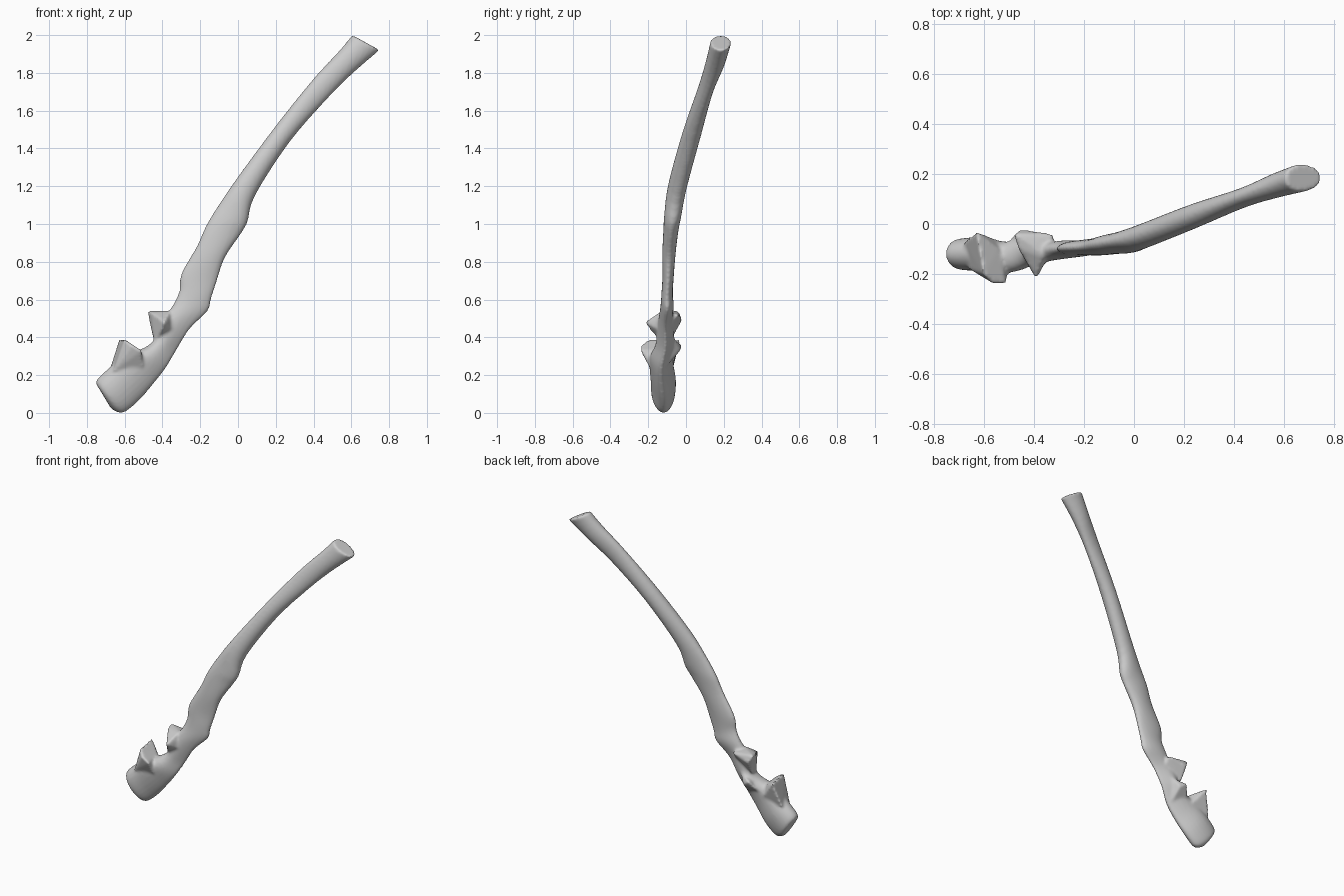
import bpy
import bmesh
import math
from mathutils import Vector

cube = bpy.data.objects.get("Cube")
if cube:
    bpy.data.objects.remove(cube, do_unlink=True)

SCALE = 0.01      # measurements below are in hundredths of a unit
SIDES = 24


def make_material(name, value):
    material = bpy.data.materials.new(name)
    material.use_nodes = True
    colour = (value, value, value, 1.0)
    material.diffuse_color = colour
    material.node_tree.nodes["Principled BSDF"].inputs["Base Color"].default_value = colour
    return material


def spline(p, q, r, s, t):
    """Smooth interpolation between q and r."""
    return 0.5 * (2 * q + (r - p) * t + (2 * p - 5 * q + 4 * r - s) * t * t
                  + (3 * q - p - 3 * r + s) * t ** 3)


def refine(stations, steps):
    """Insert smooth intermediate stations along the length."""
    last = len(stations) - 1
    result = []
    for i in range(last):
        four = [stations[min(max(i + k, 0), last)] for k in (-1, 0, 1, 2)]
        for step in range(steps):
            result.append([spline(*values, step / steps) for values in zip(*four)])
    return result + [list(stations[last])]


def add_loft(bm, stations):
    """Egg-shaped sections spanning from the upper edge to the lower edge."""
    rings = []
    for upper_x, upper_z, lower_x, lower_z, y, upper_half, lower_half in stations:
        ring = []
        for i in range(SIDES):
            angle = 2 * math.pi * i / SIDES
            t = 0.5 - 0.5 * math.cos(angle)
            half = upper_half + (lower_half - upper_half) * t
            point = Vector((upper_x + (lower_x - upper_x) * t,
                            y + half * math.sin(angle),
                            upper_z + (lower_z - upper_z) * t))
            ring.append(bm.verts.new(point * SCALE))
        rings.append(ring)
    for a, b in zip(rings, rings[1:]):
        for i in range(SIDES):
            j = (i + 1) % SIDES
            bm.faces.new((a[i], a[j], b[j], b[i]))
    bm.faces.new(rings[0][::-1])
    bm.faces.new(rings[-1])


def add_hull(bm, points):
    """Angular bony process wrapped around a few corner points."""
    verts = [bm.verts.new(Vector(p) * SCALE) for p in points]
    result = bmesh.ops.convex_hull(bm, input=verts)
    spare = [v for v in result["geom_interior"] if isinstance(v, bmesh.types.BMVert)]
    bmesh.ops.delete(bm, geom=spare, context="VERTS")


# Shaft: upper x, z, lower x, z, depth position, half depth at each edge
shaft = [
    (-73, 12, -67, 2, -11, 4, 3),
    (-75, 17, -61, 0, -12, 7, 5),
    (-68, 24, -53, 6, -12, 8, 5),
    (-60, 31, -45, 15, -13, 8, 4),
    (-53, 33, -38, 24, -13, 8, 3),
    (-45, 38, -32, 34, -11, 7, 2),
    (-39, 50, -25, 45, -11, 5, 2),
    (-34, 58, -16, 54, -10, 4, 3),
    (-31, 65, -14, 61, -10, 3, 3),
    (-30, 74, -11, 70, -9.5, 3, 3),
    (-22, 88, -7, 82, -9, 3, 4),
    (-17, 99, 1, 94, -8, 4, 4),
    (-11, 109, 5, 101, -7, 4, 5),
    (0, 125, 9, 115, -4.5, 5, 5),
    (20, 152, 27, 143, 3, 5, 5),
    (40, 177, 47, 166, 10.5, 4, 4),
    (53, 191, 61, 180, 15.5, 5, 5),
    (60.5, 200, 75, 192, 18.5, 6, 5),
]

# Beak overhanging the hollow of the joint
beak = [(-63, -3, 39), (-60, -20, 39), (-56, -24, 36), (-51, -24, 33),
        (-54, -10, 34), (-68, -7, 23), (-66, -18, 22), (-50, -17, 20), (-50, -8, 22)]

# Forward lip below the hollow
lip = [(-48, -4, 54), (-45, -2, 49), (-40, -8, 54), (-46, -10, 53), (-39, -22, 48),
       (-40, -19, 44), (-36, -13, 54), (-45, -7, 40), (-44, -13, 37),
       (-33, -10, 50), (-32, -4, 52), (-33, -11, 42)]

# Side facet beside the hollow
facet = [(-46, -2, 36), (-41, -3, 33), (-50, -6, 30), (-40, -10, 25),
         (-36, -7, 40), (-44, -13, 36)]

bm = bmesh.new()
add_loft(bm, refine(shaft, 4))
for process in (beak, lip, facet):
    add_hull(bm, process)
bmesh.ops.recalc_face_normals(bm, faces=bm.faces)

mesh = bpy.data.meshes.new("forearm_bone")
bm.to_mesh(mesh)
bm.free()
bone = bpy.data.objects.new("forearm_bone", mesh)
bpy.context.collection.objects.link(bone)
mesh.materials.append(make_material("bone_grey", 0.6))

# Fuse the parts into one skin and soften the joins
remesh = bone.modifiers.new("fuse", "REMESH")
remesh.mode = "VOXEL"
remesh.voxel_size = 0.009
remesh.use_smooth_shade = True
soften = bone.modifiers.new("soften", "SMOOTH")
soften.factor = 0.5
soften.iterations = 5
